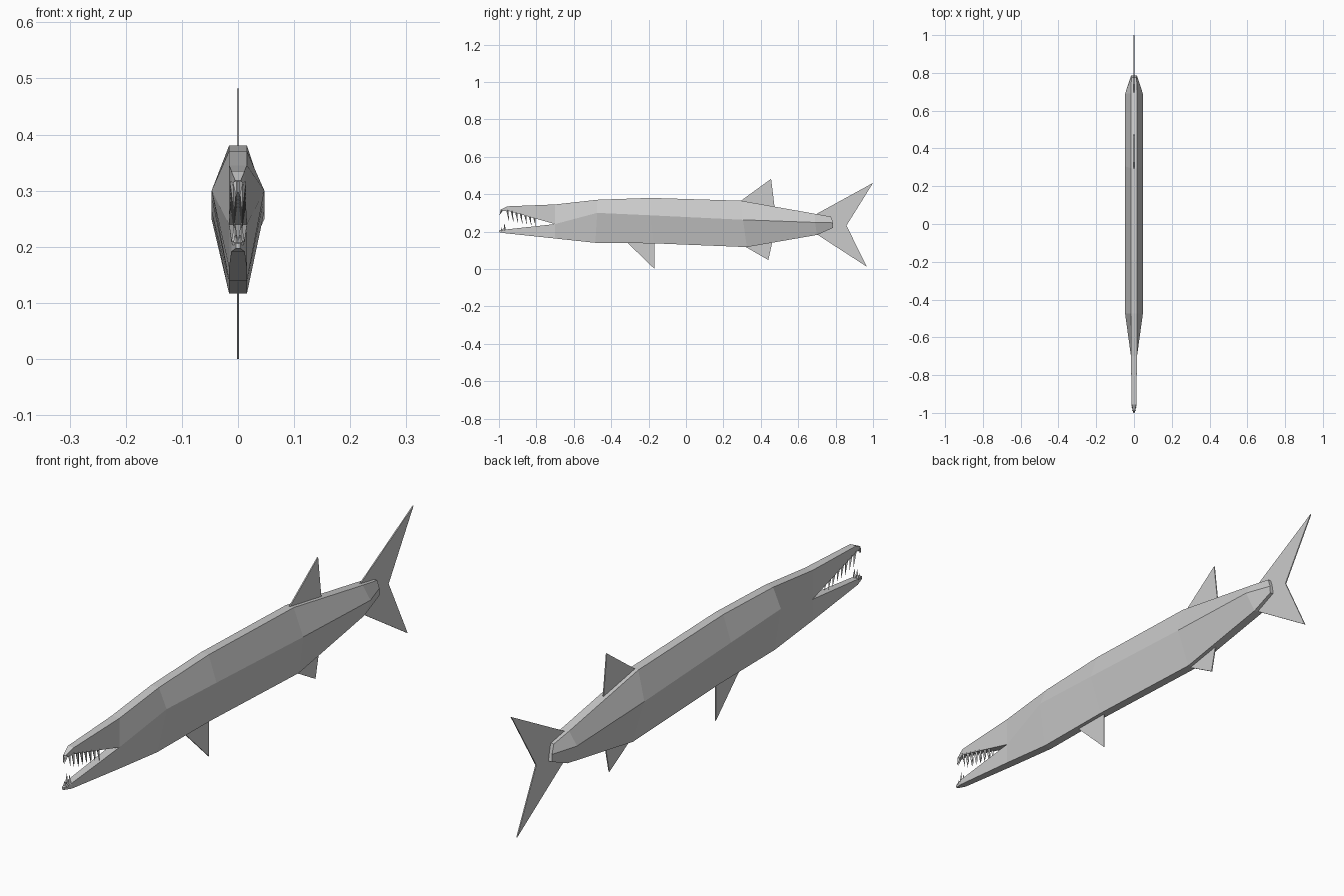
import bpy, bmesh, math
from mathutils import Vector, Matrix

if "Cube" in bpy.data.objects:
    bpy.data.objects.remove(bpy.data.objects["Cube"])

grey = bpy.data.materials.new("fish grey")
grey.diffuse_color = (0.6, 0.6, 0.6, 1)
grey.use_nodes = True
grey.node_tree.nodes["Principled BSDF"].inputs["Base Color"].default_value = grey.diffuse_color


def finish(name, bm):
    bmesh.ops.recalc_face_normals(bm, faces=bm.faces)
    mesh = bpy.data.meshes.new(name)
    bm.to_mesh(mesh)
    bm.free()
    mesh.materials.append(grey)
    obj = bpy.data.objects.new(name, mesh)
    bpy.context.collection.objects.link(obj)
    return obj


def loft(name, sections, cap_start=False):
    """Each section lists (half_width, y, z) from top to bottom; it is mirrored into a ring."""
    bm = bmesh.new()
    rings = []
    for sec in sections:
        pts = list(sec) + [(-w, y, z) for w, y, z in reversed(sec)]
        rings.append([bm.verts.new(p) for p in pts])
    n = len(rings[0])
    for a, b in zip(rings, rings[1:]):
        for i in range(n):
            j = (i + 1) % n
            bm.faces.new((a[i], a[j], b[j], b[i]))
    bm.faces.new(rings[-1])
    if cap_start:
        bm.faces.new(rings[0])
    return finish(name, bm)


def fin(name, outline, half=0.002):
    """Thin plate from a (y, z) outline."""
    bm = bmesh.new()
    left = bm.faces.new([bm.verts.new((-half, y, z)) for y, z in outline])
    out = bmesh.ops.extrude_face_region(bm, geom=[left])
    verts = [v for v in out["geom"] if isinstance(v, bmesh.types.BMVert)]
    bmesh.ops.translate(bm, verts=verts, vec=(2 * half, 0, 0))
    if left.is_valid is False or len(bm.faces) < len(outline) + 2:
        bm.faces.new([v for v in bm.verts if v.co.x < 0][:len(outline)])
    return finish(name, bm)


W = 0.016   # half-width of the flat back and belly
M = 0.047   # half-width at the side ridge

# Body, from the mouth corner to the tail stalk
loft("body", [
    [(W, -0.70, 0.345), (W, -0.70, 0.24), (W, -0.70, 0.163)],
    [(W, -0.475, 0.37), (M, -0.475, 0.30), (W, -0.485, 0.14)],
    [(W, -0.19, 0.38), (M, -0.19, 0.287), (W, -0.17, 0.137)],
    [(W, 0.295, 0.365), (M, 0.305, 0.263), (W, 0.325, 0.117)],
    [(W, 0.69, 0.295), (M, 0.69, 0.249), (W, 0.70, 0.182)],
    [(0.014, 0.775, 0.28), (0.015, 0.787, 0.247), (0.014, 0.787, 0.22)],
])

# Jaws
loft("upper_jaw", [
    [(W, -0.70, 0.345), (W, -0.70, 0.24)],
    [(0.012, -0.955, 0.335), (0.012, -0.955, 0.312)],
    [(0.005, -0.99, 0.318), (0.004, -0.985, 0.308)],
])
loft("lower_jaw", [
    [(W, -0.70, 0.24), (W, -0.70, 0.163)],
    [(0.012, -0.965, 0.211), (0.012, -0.965, 0.191)],
    [(0.004, -1.0, 0.206), (0.004, -1.0, 0.197)],
])


# Teeth: slim four-sided cones in mirrored rows
def teeth(name, rows):
    bm = bmesh.new()
    for y, root, tip, x, lean in rows:
        for side in (-1, 1):
            a, b = Vector((side * x, y, root)), Vector((side * x * 0.9, y + lean, tip))
            axis = b - a
            mat = Matrix.Translation((a + b) / 2) @ axis.to_track_quat('Z', 'Y').to_matrix().to_4x4()
            bmesh.ops.create_cone(bm, cap_ends=True, segments=4, radius1=0.0065,
                                  radius2=0, depth=axis.length, matrix=mat)
    return finish(name, bm)


upper = [(-0.985, 0.315, 0.288, 0.003, -0.012)]
for k in range(7):
    y = -0.955 + 0.024 * k
    lip = 0.312 - 0.282 * (y + 0.955)
    upper.append((y, lip + 0.004, lip - 0.055 + 0.002 * k, 0.008, 0.008))
teeth("upper_teeth", upper)
teeth("lower_teeth", [(-0.97, 0.206, 0.245, 0.006, 0.0),
                      (-0.985, 0.203, 0.222, 0.004, 0.0)])

# Fins
fin("dorsal_fin", [(0.29, 0.362), (0.455, 0.482), (0.475, 0.32)])
fin("pelvic_fin", [(-0.315, 0.142), (-0.168, 0.0), (-0.168, 0.142)])
fin("anal_fin", [(0.31, 0.123), (0.44, 0.048), (0.463, 0.15)])
fin("tail_fin", [(0.69, 0.29), (1.0, 0.46), (0.858, 0.232), (0.967, 0.012), (0.70, 0.185)])
